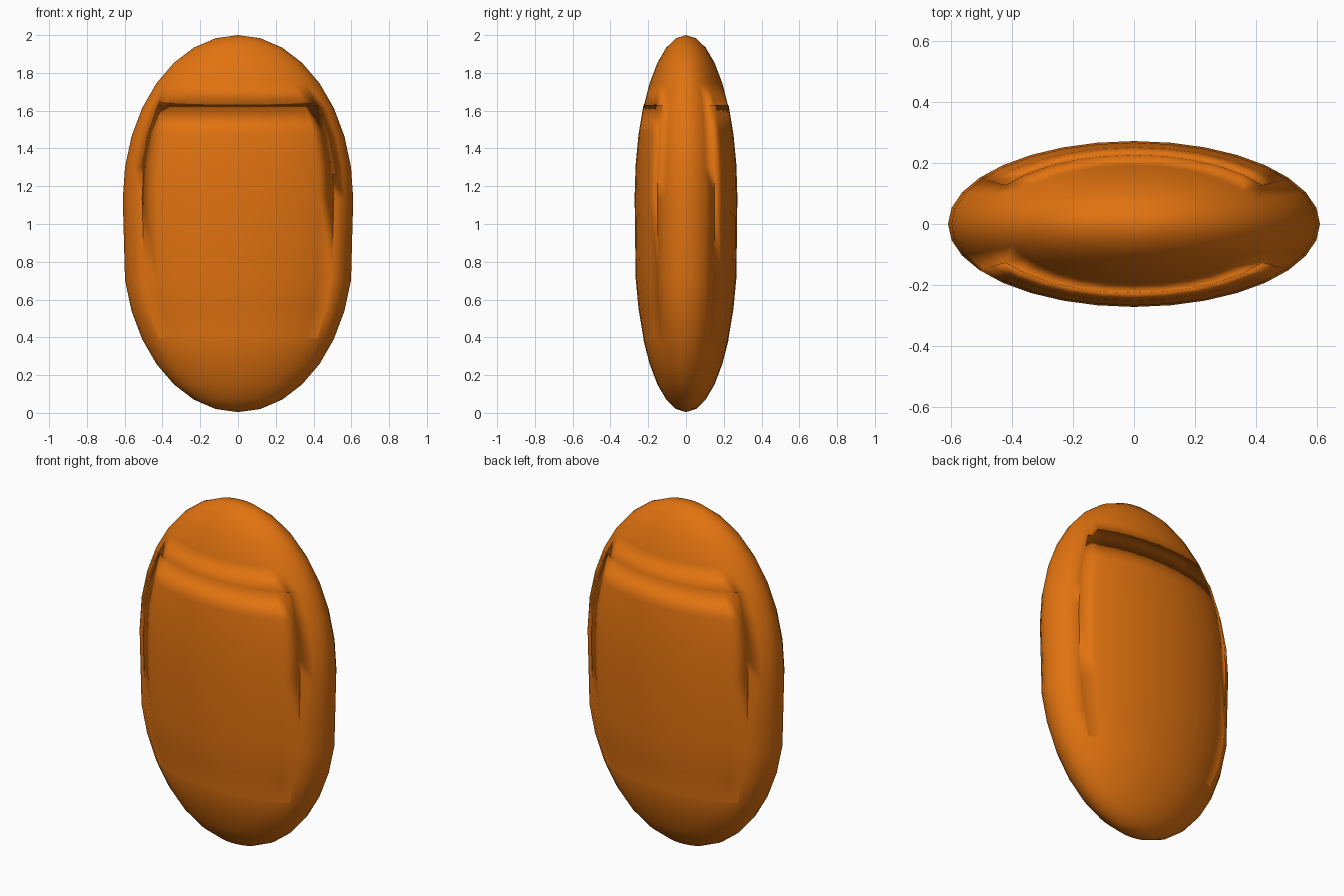
import bpy, bmesh, math

if "Cube" in bpy.data.objects:
    bpy.data.objects.remove(bpy.data.objects["Cube"])

# Pod: a flattened sphere whose upper half is lifted to lengthen the middle
bm = bmesh.new()
bmesh.ops.create_uvsphere(bm, u_segments=32, v_segments=16, radius=1)
for v in bm.verts:
    v.co.z = v.co.z * 0.868 + (1.132 if v.co.z > -0.01 else 0.872)

# Front and back panels: ten columns wide, sunk at the bottom and proud at the top
for side in (-1, 1):
    panel = []
    for f in bm.faces:
        c = f.calc_center_median()
        a = math.degrees(math.atan2(c.y * side, c.x))
        if 34 < a < 146 and 0.39 < c.z < 1.61:
            panel.append(f)
    new = bmesh.ops.extrude_face_region(bm, geom=panel)["geom"]
    old = [f for f in panel if f.is_valid]
    bmesh.ops.delete(bm, geom=old, context="FACES")
    for v in new:
        if isinstance(v, bmesh.types.BMVert):
            v.co.z += 0.012

for v in bm.verts:
    v.co.x *= 0.61
    v.co.y *= 0.272
bmesh.ops.recalc_face_normals(bm, faces=bm.faces)
for f in bm.faces:
    f.smooth = True

mesh = bpy.data.meshes.new("pod_shell")
bm.to_mesh(mesh)
bm.free()
pod = bpy.data.objects.new("pod_shell", mesh)
bpy.context.collection.objects.link(pod)

# Orange finish
mat = bpy.data.materials.new("orange")
mat.diffuse_color = (0.75, 0.17, 0.005, 1)
mat.use_nodes = True
mat.node_tree.nodes["Principled BSDF"].inputs["Base Color"].default_value = mat.diffuse_color
mesh.materials.append(mat)
